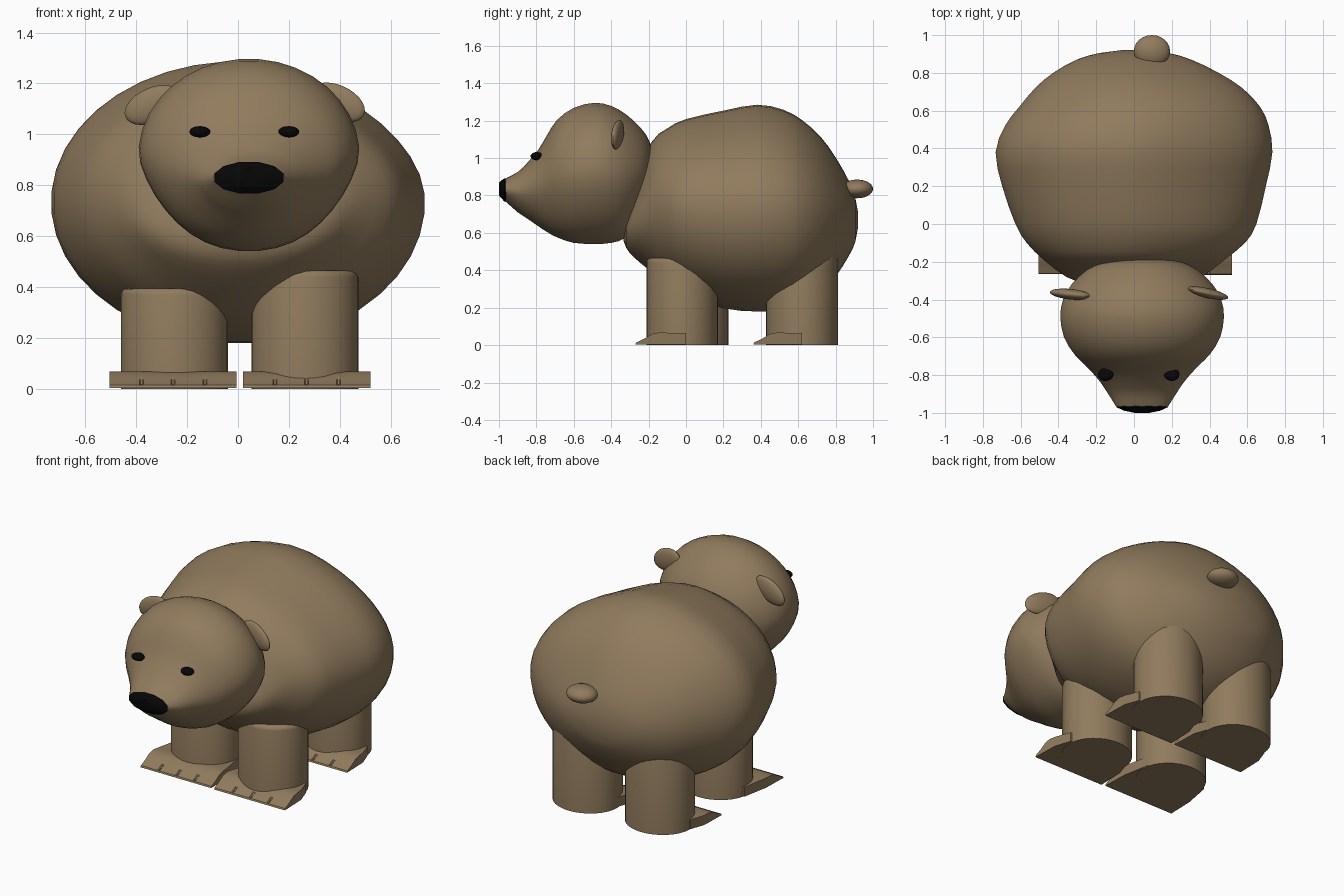
import bpy, bmesh, math
from mathutils import Vector

if "Cube" in bpy.data.objects:
    bpy.data.objects.remove(bpy.data.objects["Cube"])


def material(name, color):
    m = bpy.data.materials.new(name)
    m.diffuse_color = color
    m.use_nodes = True
    m.node_tree.nodes["Principled BSDF"].inputs["Base Color"].default_value = m.diffuse_color
    return m


FUR = material("brown_fur", (0.28, 0.198, 0.11, 1))
BLACK = material("black", (0.002, 0.002, 0.002, 1))


def finish(name, bm, mat, angle=40):
    bmesh.ops.recalc_face_normals(bm, faces=bm.faces)
    me = bpy.data.meshes.new(name)
    bm.to_mesh(me)
    bm.free()
    ob = bpy.data.objects.new(name, me)
    bpy.context.collection.objects.link(ob)
    me.materials.append(mat)
    bpy.ops.object.select_all(action='DESELECT')
    ob.select_set(True)
    bpy.context.view_layer.objects.active = ob
    bpy.ops.object.shade_smooth_by_angle(angle=math.radians(angle))
    return ob


def refine(rings):
    """Insert a Catmull-Rom midpoint between neighbouring stations."""
    r = [Vector(v) for v in rings]
    out = []
    for i in range(len(r) - 1):
        out.append(r[i])
        mid = (r[i] + r[i + 1]) / 2
        if 0 < i < len(r) - 2:
            mid = (9 * (r[i] + r[i + 1]) - r[i - 1] - r[i + 2]) / 16
        out.append(mid)
    return out + [r[-1]]


def loft(name, rings, mat, n=32, smooth=True, angle=40, pinch=0, sag=0):
    """Skin elliptical rings along y: (y, top z, bottom z, half width, centre x).
    pinch narrows the lower half, sag lowers the upper +x side."""
    bm = bmesh.new()
    loops = []
    for y, top, bot, w, cx in (refine(rings) if smooth else rings):
        loop = []
        for k in range(n):
            a = 2 * math.pi * (k + .5) / n
            c, s = math.cos(a), math.sin(a)
            narrow = 1 - pinch * max(0, -s) * abs(c)
            drop = sag * max(0, c) * max(0, s) * w
            loop.append(bm.verts.new((cx + w * c * narrow, y,
                                      (top + bot) / 2 + (top - bot) / 2 * s - drop)))
        loops.append(loop)
    for a, b in zip(loops, loops[1:]):
        for k in range(n):
            bm.faces.new((a[k], a[(k + 1) % n], b[(k + 1) % n], b[k]))
    bm.faces.new(loops[0])
    bm.faces.new(loops[-1])
    return finish(name, bm, mat, angle)


def ellipsoid(name, loc, radii, mat, rot=(0, 0, 0)):
    bm = bmesh.new()
    bmesh.ops.create_uvsphere(bm, u_segments=24, v_segments=14, radius=1)
    bmesh.ops.scale(bm, vec=radii, verts=bm.verts)
    ob = finish(name, bm, mat)
    ob.location = loc
    ob.rotation_euler = [math.radians(a) for a in rot]


# Body
loft("body", [
    (-.335, .63, .56, .10, 0), (-.32, .71, .52, .24, 0), (-.28, .84, .47, .36, 0),
    (-.19, 1.08, .395, .48, 0), (-.1, 1.16, .33, .58, .01), (0, 1.21, .265, .64, .01),
    (.2, 1.255, .195, .70, 0), (.38, 1.287, .178, .735, 0), (.52, 1.26, .185, .70, .015),
    (.62, 1.205, .22, .64, .03), (.72, 1.115, .285, .55, .025), (.8, 1.005, .365, .44, .01),
    (.87, .88, .475, .305, 0), (.905, .79, .55, .185, 0), (.92, .71, .63, .07, 0)],
    FUR, 40, sag=.13)

# Head with tapering muzzle
HX = .043
loft("head", [(y, t, b, w, HX) for y, t, b, w in [
    (-.175, 1.0, .88, .07), (-.195, 1.09, .77, .19), (-.24, 1.16, .67, .29),
    (-.32, 1.235, .575, .375), (-.4, 1.28, .545, .42), (-.49, 1.297, .54, .435),
    (-.6, 1.27, .545, .415), (-.69, 1.205, .575, .36), (-.745, 1.12, .605, .305),
    (-.79, 1.045, .635, .262), (-.84, .985, .67, .22), (-.9, .925, .71, .18),
    (-.966, .89, .768, .138)]], FUR, 36, pinch=.17)

# Nose
loft("nose", [(-.958, .89, .77, .136, HX), (-.97, .894, .765, .141, HX),
              (-.988, .882, .784, .1, HX), (-1.0, .868, .80, .04, HX)],
     BLACK, 12, smooth=False, angle=25)

# Eyes, ears, tail
for side, x in (("left", -.15), ("right", .2)):
    ellipsoid(side + "_eye", (x, -.797, 1.01), (.041, .034, .022), BLACK)
ellipsoid("left_ear", (-.335, -.372, 1.115), (.118, .028, .068), FUR, (0, -24, -6))
ellipsoid("right_ear", (.39, -.366, 1.125), (.118, .026, .068), FUR, (0, 24, -13))
ellipsoid("tail", (.095, .915, .835), (.096, .085, .05), FUR)


def leg(name, x, y, height):
    bm = bmesh.new()
    bmesh.ops.create_cone(bm, cap_ends=True, segments=32, radius1=1, radius2=1, depth=height)
    bmesh.ops.scale(bm, vec=(.21, .192, 1), verts=bm.verts)
    bmesh.ops.translate(bm, vec=(x, y, height / 2), verts=bm.verts)
    rim = [e for e in bm.edges if all(v.co.z > height - .001 for v in e.verts)]
    bmesh.ops.bevel(bm, geom=rim, offset=.025, segments=3, profile=.5, affect='EDGES')
    finish(name, bm, FUR)


def foot(name, x, tip, heel):
    """Wedge-shaped slab, narrowing into the leg, with three small toe notches."""
    bm = bmesh.new()
    stations = [(-.25, 0)]
    for gx in (-.125, 0, .125):
        stations += [(gx - .008, 0), (gx - .004, .01), (gx + .004, .01), (gx + .008, 0)]
    stations.append((.25, 0))
    cols = []
    for dx, cut in stations:
        # (y, z, width factor) along the side outline
        prof = [(tip, .004, 1), (tip + .004, .014, 1), (tip + .03, .026 - cut, 1),
                (tip + .05, .036, 1), (tip + .09, .06, 1), (tip + .13, .068, 1),
                (tip + .17, .066, .98), (heel, .064, .85), (heel, .004, .85),
                (tip + .17, .004, .98)]
        cols.append([bm.verts.new((x + dx * f, py, pz)) for py, pz, f in prof])
    for a, b in zip(cols, cols[1:]):
        for k in range(len(a)):
            j = (k + 1) % len(a)
            bm.faces.new((a[k], a[j], b[j], b[k]))
    bm.faces.new(cols[0])
    bm.faces.new(cols[-1])
    finish(name, bm, FUR, 30)


# Legs and feet
for part, x, y, h, tip, heel in (
        ("front_left", -.25, .035, .395, -.265, .075), ("front_right", .263, -.02, .465, -.27, .0),
        ("rear_left", -.25, .62, .5, .36, .62), ("rear_right", .263, .62, .52, .36, .62)):
    leg(part + "_leg", x, y, h)
    foot(part + "_foot", x + (.007 if x > 0 else -.005), tip, heel)
